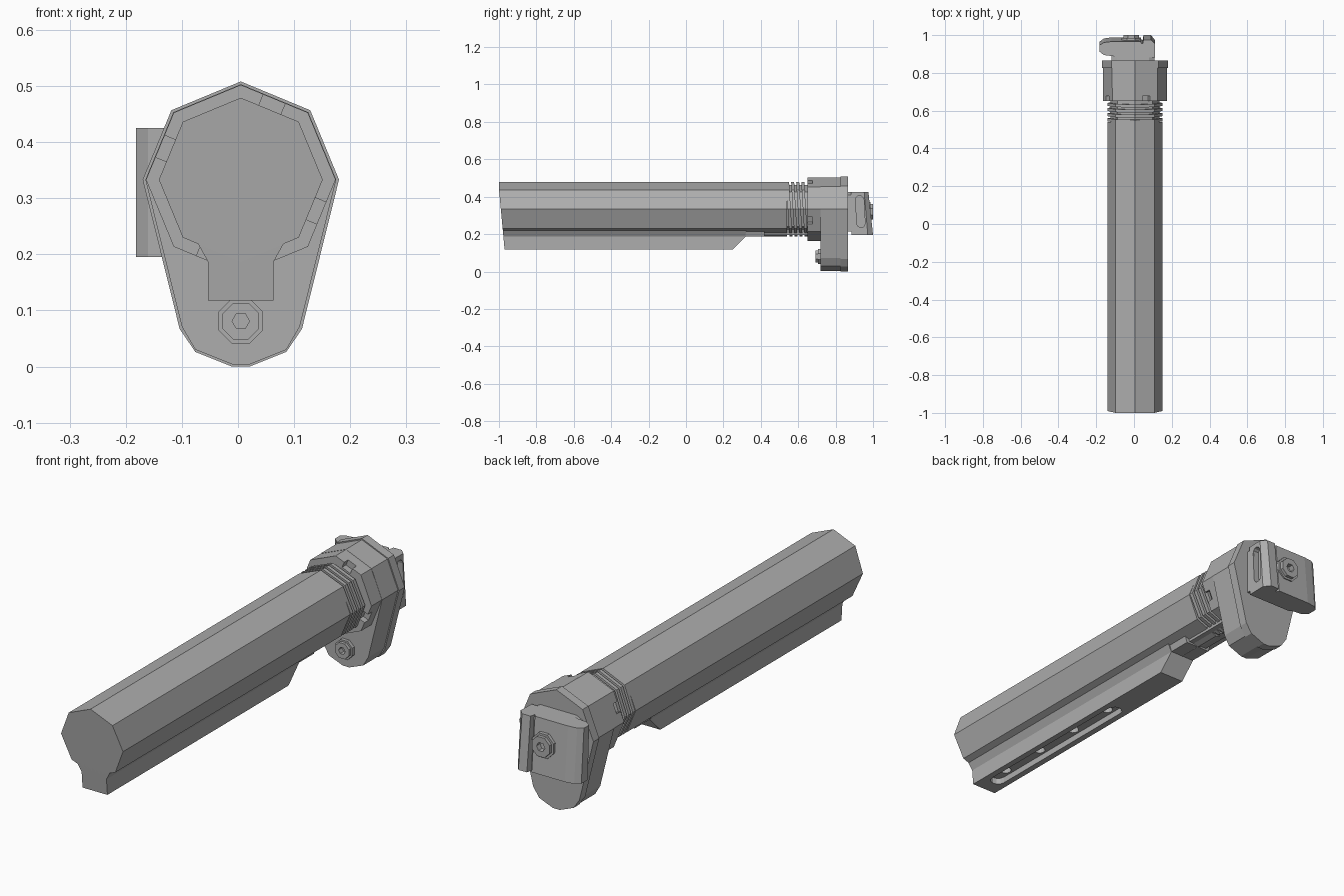
import bpy, bmesh, math
from mathutils import Vector

if "Cube" in bpy.data.objects:
    bpy.data.objects.remove(bpy.data.objects["Cube"])

CX, CZ = 0.005, 0.333   # long axis of the tube

gray = bpy.data.materials.new("plain_gray")
gray.diffuse_color = (0.42, 0.42, 0.42, 1)
gray.use_nodes = True
gray.node_tree.nodes["Principled BSDF"].inputs["Base Color"].default_value = gray.diffuse_color


def loft(name, pts, axis, a, b, move=None):
    """Extrude a 2D profile along y (points are x,z) or z (points are x,y) from a to b."""
    bm = bmesh.new()

    def place(p, t):
        v = Vector((p[0], t, p[1])) if axis == 'y' else Vector((p[0], p[1], t))
        return move(v) if move else v

    r0 = [bm.verts.new(place(p, a)) for p in pts]
    r1 = [bm.verts.new(place(p, b)) for p in pts]
    n = len(pts)
    bm.faces.new(r0)
    bm.faces.new(r1[::-1])
    for i in range(n):
        bm.faces.new((r0[i], r1[i], r1[(i + 1) % n], r0[(i + 1) % n]))
    bmesh.ops.recalc_face_normals(bm, faces=bm.faces)
    me = bpy.data.meshes.new(name)
    bm.to_mesh(me)
    bm.free()
    me.materials.append(gray)
    ob = bpy.data.objects.new(name, me)
    bpy.context.collection.objects.link(ob)
    return ob


def ngon(r, n=8, cx=CX, cz=CZ, turn=0.0):
    return [(cx + r * math.cos(turn + 2 * math.pi * i / n),
             cz + r * math.sin(turn + 2 * math.pi * i / n)) for i in range(n)]


def mirror(half):
    """Close a right-hand half profile about the tube axis (offsets from CX)."""
    return [(CX + x, z) for x, z in half] + [(CX - x, z) for x, z in reversed(half) if x > 1e-6]


def pill(cx, cy, hw, hl, n=6):
    """Rounded slot, half width hw, half length hl, long along the second axis."""
    s = hl - hw
    up = [(cx + hw * math.cos(math.pi * i / n), cy + s + hw * math.sin(math.pi * i / n)) for i in range(n + 1)]
    dn = [(cx - hw * math.cos(math.pi * i / n), cy - s - hw * math.sin(math.pi * i / n)) for i in range(n + 1)]
    return up + dn


def cut(ob, cutter):
    m = ob.modifiers.new("cut", 'BOOLEAN')
    m.operation = 'DIFFERENCE'
    m.solver = 'EXACT'
    m.object = cutter
    cutter.hide_render = True
    cutter.hide_viewport = True
    cutter.display_type = 'WIRE'


# tube with keel rail; the front end rakes back below the axis
def rake(v):
    if v.y < 0:
        v.y += 0.03 * min(1, max(0, (0.44 - v.z) / 0.32))
    elif v.z < 0.2:      # sloping rear end of the keel
        v.y += 0
    return v


R = 0.146
d = R * math.sqrt(0.5)
loft("tube", ngon(R), 'y', -1.0, 0.54, rake)


def keel_end(v):
    if v.y > 0:
        v.y = 0.25 + 0.07 * min(1, max(0, (v.z - 0.118) / 0.07))
    return rake(v)


keel = loft("keel", mirror([(0.0586, 0.118), (0.0586, 0.187), (0.077, 0.22), (0.09, 0.235), (0, 0.26)]),
            'y', -1.0, 0.25, keel_end)
loft("keel_tail", mirror([(0.058, 0.188), (0.07, 0.222), (0, 0.25)]), 'y', 0.24, 0.42)
loft("key_strip", mirror([(0.045, 0.196), (0.05, 0.225), (0, 0.25)]), 'y', 0.40, 0.65)

# long recess under the keel with adjustment holes
cut(keel, loft("keel_slot_cutter", pill(CX, -0.5, 0.032, 0.41), 'z', 0.05, 0.145))
for i in range(4):
    cut(keel, loft("adjust_hole_cutter", ngon(0.024, 12, CX, -0.83 + i * 0.22), 'z', 0.13, 0.2))

# threaded neck
loft("thread_core", ngon(0.13), 'y', 0.53, 0.66)
for i in range(4):
    y = 0.552 + i * 0.027
    loft("thread_ridge", ngon(0.146), 'y', y - 0.008, y + 0.008,
         lambda v: Vector((v.x, v.y - 0.06 * (v.z - CZ), v.z)))

# castle nut with four notches
nut = loft("castle_nut", ngon(0.169), 'y', 0.65, 0.73)
for k in (67.5, 157.5, 247.5, 337.5):
    a = math.radians(k)
    c, s = math.cos(a), math.sin(a)
    sq = [(CX + u * c - w * s, CZ + u * s + w * c)
          for u, w in ((0.13, -0.021), (0.2, -0.021), (0.2, 0.021), (0.13, 0.021))]
    cut(nut, loft("notch_cutter", sq, 'y', 0.62, 0.677))


# end plate: octagon top tapering into a rounded lower tongue
def plate(r, g):
    e = r * math.sqrt(0.5)
    return mirror([(0.016, 0.004 - g), (0.081, 0.03 - g), (0.105 + g, 0.071 - g),
                   (r, CZ), (e, CZ + e), (0, CZ + r)])


loft("adapter_body", plate(0.17, 0.0), 'y', 0.72, 0.83)
loft("adapter_flange", plate(0.175, 0.004), 'y', 0.827, 0.866)


# bolts: washer collar, head and socket
def bolt(tag, cx, cz, y0, y1, r):
    collar = loft(tag + "_collar", ngon(r, 8, cx, cz, math.pi / 8), 'y', y0, y0 + (y1 - y0) * 0.6)
    head = loft(tag + "_head", ngon(r * 0.82, 8, cx, cz, math.pi / 8), 'y', y0, y1)
    lo, hi = sorted((y0 + (y1 - y0) * 0.3, y1 + (y1 - y0)))
    socket = loft(tag + "_socket_cutter", ngon(r * 0.36, 6, cx, cz), 'y', lo, hi)
    cut(collar, socket)
    cut(head, socket)


bolt("front_bolt", CX, 0.081, 0.725, 0.692, 0.043)
bolt("rear_bolt", -0.015, 0.32, 0.965, 1.0, 0.055)

# neck and rear mount with a raked back face
loft("mount_neck", [(-0.12, 0.215), (0.108, 0.215), (0.108, 0.41), (0.08, 0.425), (-0.09, 0.425), (-0.12, 0.41)],
     'y', 0.86, 0.91)


def lean(v):
    v.y = 0.87 + (v.y - 0.87) * (1 - 0.19 * (v.z - 0.195) / 0.23)
    return v


mount = loft("rear_mount", [(0.11, 0.885), (0.112, 0.972), (0.09, 1.0), (0.05, 1.0), (0.046, 0.975), (0.04, 0.975),
                            (0.036, 0.988), (-0.12, 0.988), (-0.16, 0.982), (-0.182, 0.965), (-0.182, 0.922),
                            (-0.16, 0.9), (-0.11, 0.893), (-0.1, 0.885)], 'z', 0.195, 0.425, lean)

# upright slot in the side of the mount
side = loft("side_slot_cutter", pill(0.932, 0.32, 0.022, 0.085), 'z', 0.085, 0.15,
            lambda v: Vector((v.z, v.x - 0.05 * (v.y - 0.32), v.y)))
cut(mount, side)
